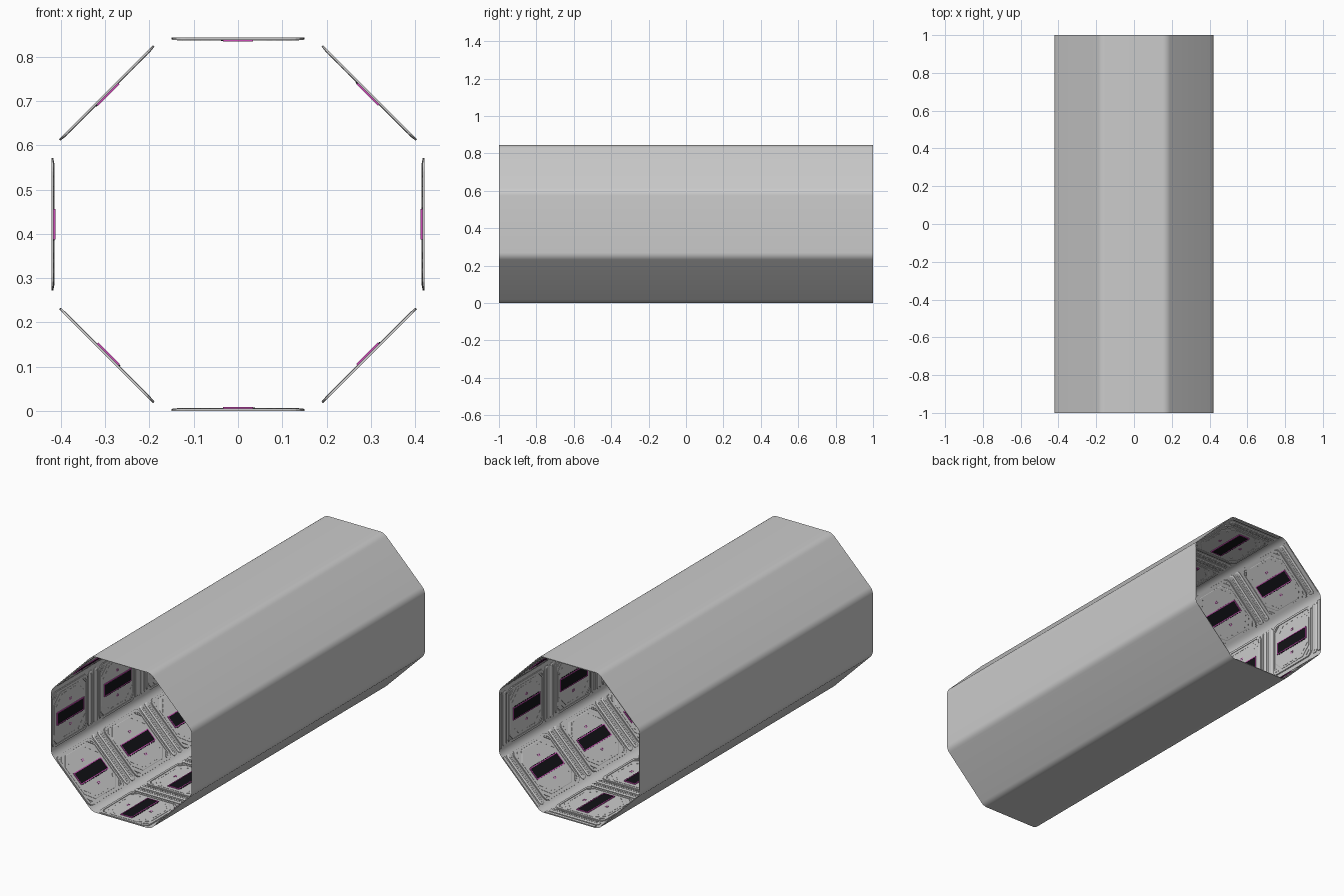
import bpy, bmesh
from math import sin, cos, tan, pi
from mathutils import Matrix, Vector

if "Cube" in bpy.data.objects:
    bpy.data.objects.remove(bpy.data.objects["Cube"])

R = 0.422            # distance from axis to each flat wall
HALF = R * tan(pi / 8)
PITCH = 0.404        # spacing of panels along the tunnel
CENTRES = [-0.843 + PITCH * i for i in range(5)]

def material(name, col):
    m = bpy.data.materials.new(name)
    m.diffuse_color = (*col, 1)
    m.use_nodes = True
    m.node_tree.nodes["Principled BSDF"].inputs["Base Color"].default_value = m.diffuse_color
    return m

PINK = material("pink_trim", (0.62, 0.07, 0.48))
BLACK = material("dark_screen", (0.006, 0.006, 0.008))

def rounded(cx, cy, hx, hy, r, n=4):
    """Rounded rectangle outline; n=1 gives chamfered corners."""
    pts = []
    for k, (sx, sy) in enumerate([(1, 1), (-1, 1), (-1, -1), (1, -1)]):
        for i in range(n + 1):
            a = (k + i / n) * pi / 2
            pts.append((cx + sx * (hx - r) + r * cos(a), cy + sy * (hy - r) + r * sin(a)))
    return pts

def box(cx, cy, hx, hy, ang=0):
    c, s = cos(ang), sin(ang)
    return [(cx + x * c - y * s, cy + x * s + y * c)
            for x, y in [(hx, hy), (-hx, hy), (-hx, -hy), (hx, -hy)]]

def loft(bm, levels, caps=True):
    """Join (outline, height) levels with walls, optionally capping the ends."""
    loops = [[bm.verts.new((x, y, w)) for x, y in o] for o, w in levels]
    n = len(loops[0])
    for a, b in zip(loops, loops[1:]):
        for i in range(n):
            j = (i + 1) % n
            bm.faces.new((a[i], a[j], b[j], b[i]))
    if caps:
        bm.faces.new(loops[-1])
        bm.faces.new(loops[0][::-1])

def prism(bm, outline, w0, w1):
    loft(bm, [(outline, w0), (outline, w1)])

def ring(bm, outer, inner, w0, w1):
    loft(bm, [(outer, w0), (outer, w1), (inner, w1), (inner, w0)], caps=False)

def place_on_walls(name, build, mat=None):
    """Make one strip of detail and instance it on all eight walls."""
    bm = bmesh.new()
    build(bm)
    me = bpy.data.meshes.new(name)
    bm.to_mesh(me)
    bm.free()
    if mat:
        me.materials.append(mat)
    for k in range(8):
        a = k * pi / 4
        out = Vector((sin(a), 0, cos(a)))
        v, w = Vector((0, 1, 0)), -out
        m = Matrix((v.cross(w), v, w)).transposed().to_4x4()
        m.translation = out * R + Vector((0, 0, R))
        ob = bpy.data.objects.new(f"{name}_{k + 1}", me)
        ob.matrix_world = m
        bpy.context.collection.objects.link(ob)

# Outer shell: octagon with rounded corners, a thin open tube
trim = 0.0228
fillet = trim / tan(pi / 8)
bm = bmesh.new()
section = []
for k in range(8):
    mid = k * pi / 4 + pi / 8
    d = (R - fillet) / cos(pi / 8)
    for i in range(7):
        a = mid - pi / 8 + pi / 4 * i / 6
        section.append((d * sin(mid) + fillet * sin(a), R + d * cos(mid) + fillet * cos(a)))
ends = [[bm.verts.new((x, y, z)) for x, z in section] for y in (-1, 1)]
for i in range(len(section)):
    j = (i + 1) % len(section)
    bm.faces.new((ends[0][i], ends[0][j], ends[1][j], ends[1][i]))
bmesh.ops.recalc_face_normals(bm, faces=bm.faces)
me = bpy.data.meshes.new("outer_shell")
bm.to_mesh(me)
bm.free()
shell = bpy.data.objects.new("outer_shell", me)
bpy.context.collection.objects.link(shell)
bpy.context.view_layer.objects.active = shell
shell.select_set(True)
bpy.ops.object.shade_smooth_by_angle(angle=0.5)

# Wall panels: raised rim, chamfered inner plate
def panels(bm):
    for c in CENTRES:
        prism(bm, rounded(0, c, 0.15, 0.153, 0.03), 0.0005, 0.003)
        ring(bm, rounded(0, c, 0.148, 0.151, 0.03), rounded(0, c, 0.136, 0.139, 0.024), 0.003, 0.0055)
        lower, upper = (rounded(0, c, h, h + 0.003, 0.05, 1) for h in (0.131, 0.128))
        loft(bm, [(lower, 0.003), (lower, 0.0045), (upper, 0.0055)])

# Corner braces, dashes and bolts on each panel
def corner_details(bm):
    for c in CENTRES:
        for sx in (-1, 1):
            for sy in (-1, 1):
                ang = -sx * sy * pi / 4
                prism(bm, box(sx * 0.121, c + sy * 0.124, 0.018, 0.003, ang), 0.003, 0.006)
                prism(bm, rounded(sx * 0.128, c + sy * 0.131, 0.004, 0.004, 0.0039), 0.003, 0.0065)
                for t in (-0.022, 0, 0.022):
                    prism(bm, box(sx * 0.092 + t, c + sy * 0.095 - sx * sy * t,
                                  0.010, 0.0015, ang), 0.005, 0.0065)
            for t in (-0.04, 0, 0.04):
                prism(bm, box(sx * 0.119, c + t, 0.0015, 0.013), 0.005, 0.0065)

# Paired cross ribs between panels (the last pair is cut by the tunnel end)
def ribs(bm):
    for c in CENTRES:
        for off in (0.179, 0.225):
            y = c + off
            if y < 0.98:
                a, b = rounded(0, y, 0.15, 0.018, 0.015), rounded(0, y, 0.144, 0.011, 0.0105)
                loft(bm, [(a, 0.0005), (a, 0.003), (b, 0.006)])
                ring(bm, rounded(0, y, 0.138, 0.007, 0.0065), rounded(0, y, 0.135, 0.004, 0.0035), 0.005, 0.007)
    prism(bm, box(0, 0.989, 0.15, 0.009), 0.0005, 0.005)

# Screens with pink frames, small indicators and edge teeth
def frames(bm):
    for c in CENTRES:
        ring(bm, box(0, c, 0.034, 0.116), box(0, c, 0.0295, 0.1115), 0.005, 0.0095)
        for s in (-1, 1):
            ring(bm, box(s * 0.068, c, 0.006, 0.008), box(s * 0.068, c, 0.0035, 0.0055), 0.005, 0.0068)

def screens(bm):
    for c in CENTRES:
        prism(bm, box(0, c, 0.0297, 0.1117), 0.005, 0.008)
        for i in range(12):
            prism(bm, box(0.0355, c - 0.099 + 0.018 * i, 0.0025, 0.005), 0.005, 0.008)

place_on_walls("wall_panels", panels)
place_on_walls("corner_details", corner_details)
place_on_walls("cross_ribs", ribs)
place_on_walls("screen_frames", frames, PINK)
place_on_walls("screens", screens, BLACK)
